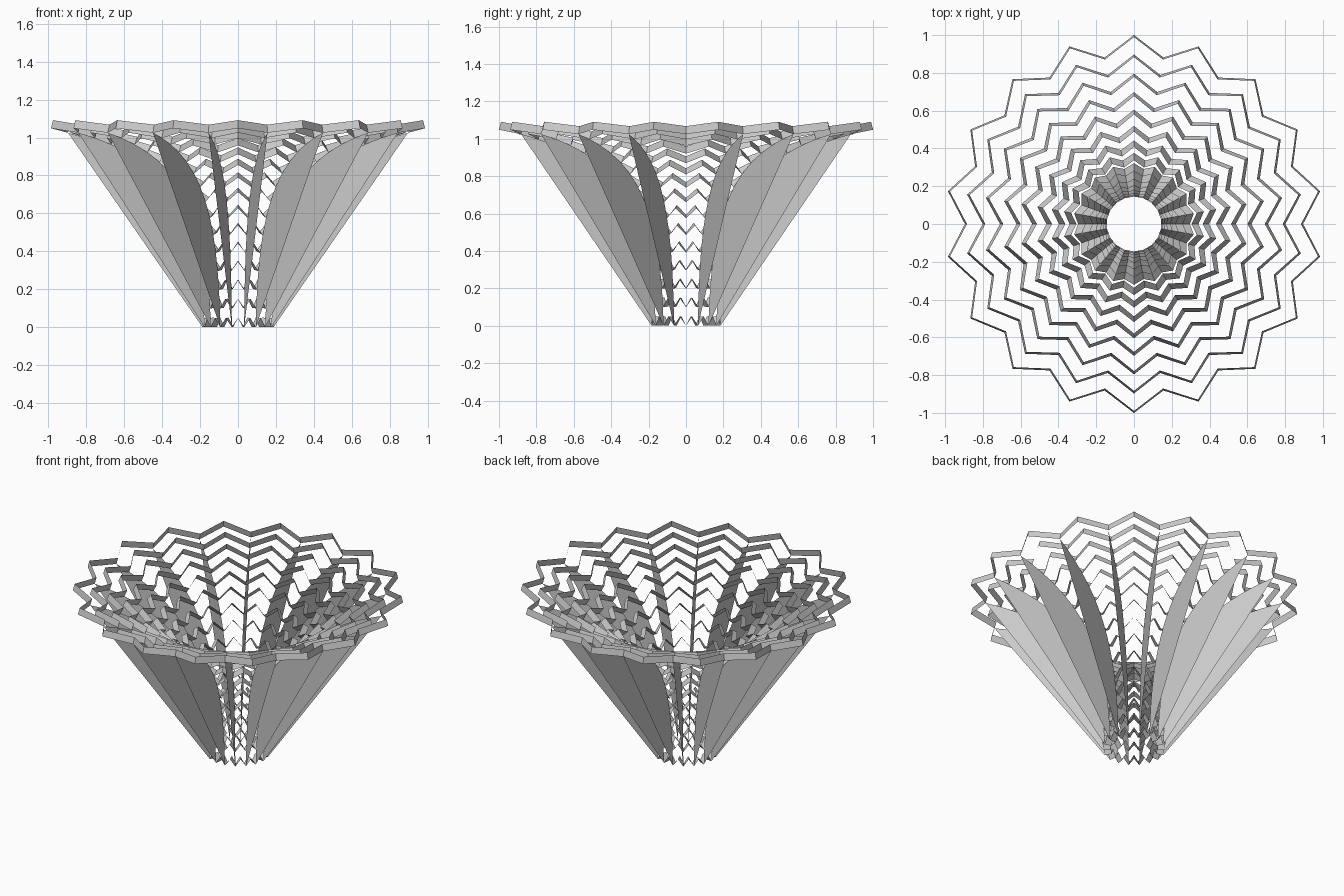
import bpy, math
from mathutils import Vector

if "Cube" in bpy.data.objects:
    bpy.data.objects.remove(bpy.data.objects["Cube"])

N = 18          # pleats around
RINGS = 15      # zigzag slats from base to rim
HALF = 0.022    # half width of a slat

# Trumpet profile (radius, height) as a Bezier curve, sampled by arc length
CTRL = [Vector(p) for p in ((0.165, 0.002), (0.185, 0.60), (0.36, 0.945), (0.995, 1.07))]


def bezier(t):
    u = 1 - t
    a, b, c, d = CTRL
    return a * u**3 + b * (3 * u * u * t) + c * (3 * u * t * t) + d * t**3


SAMPLES = [bezier(i / 400) for i in range(401)]
ARC = [0.0]
for p, q in zip(SAMPLES, SAMPLES[1:]):
    ARC.append(ARC[-1] + (q - p).length)
LENGTH = ARC[-1]


def profile(s):
    """Point and outward-facing normal at arc length s."""
    i = next((k for k in range(1, 401) if ARC[k] >= s), 400)
    p, q = SAMPLES[i - 1], SAMPLES[i]
    f = (s - ARC[i - 1]) / (ARC[i] - ARC[i - 1])
    t = (q - p).normalized()
    return p.lerp(q, f), Vector((t.y, -t.x))


def spin(p, deg):
    a = math.radians(deg)
    return (p.x * math.cos(a), p.x * math.sin(a), p.y)


def make(name, verts, faces):
    me = bpy.data.meshes.new(name)
    me.from_pydata(verts, [], faces)
    me.update()
    ob = bpy.data.objects.new(name, me)
    bpy.context.collection.objects.link(ob)
    return ob


# Zigzag slats: valleys sit on the fins, peaks run on along the curve
last_valley = LENGTH - 0.108
for i in range(RINGS):
    s = last_valley * i / (RINGS - 1)
    p, n = profile(s)
    amp = 0.035 + 0.082 * p.x
    q, _ = profile(min(s + amp, LENGTH))
    verts, faces = [], []
    for k in range(2 * N):
        c = q if k % 2 else p
        verts += [spin(c - n * HALF, 10 * k), spin(c + n * HALF, 10 * k)]
        a, b = 2 * k, (2 * k + 2) % (4 * N)
        faces.append((a, a + 1, b + 1, b))
    make(f"zigzag_slat_{i + 1}", verts, faces)

# Flat radial fins between the curved profile and its straight chord
outline = []
for j in range(29):
    p, n = profile(last_valley * j / 28)
    outline.append(p + n * HALF)
for k in range(N):
    make(f"radial_fin_{k + 1}", [spin(p, 20 * k) for p in outline],
         [tuple(range(len(outline)))])
